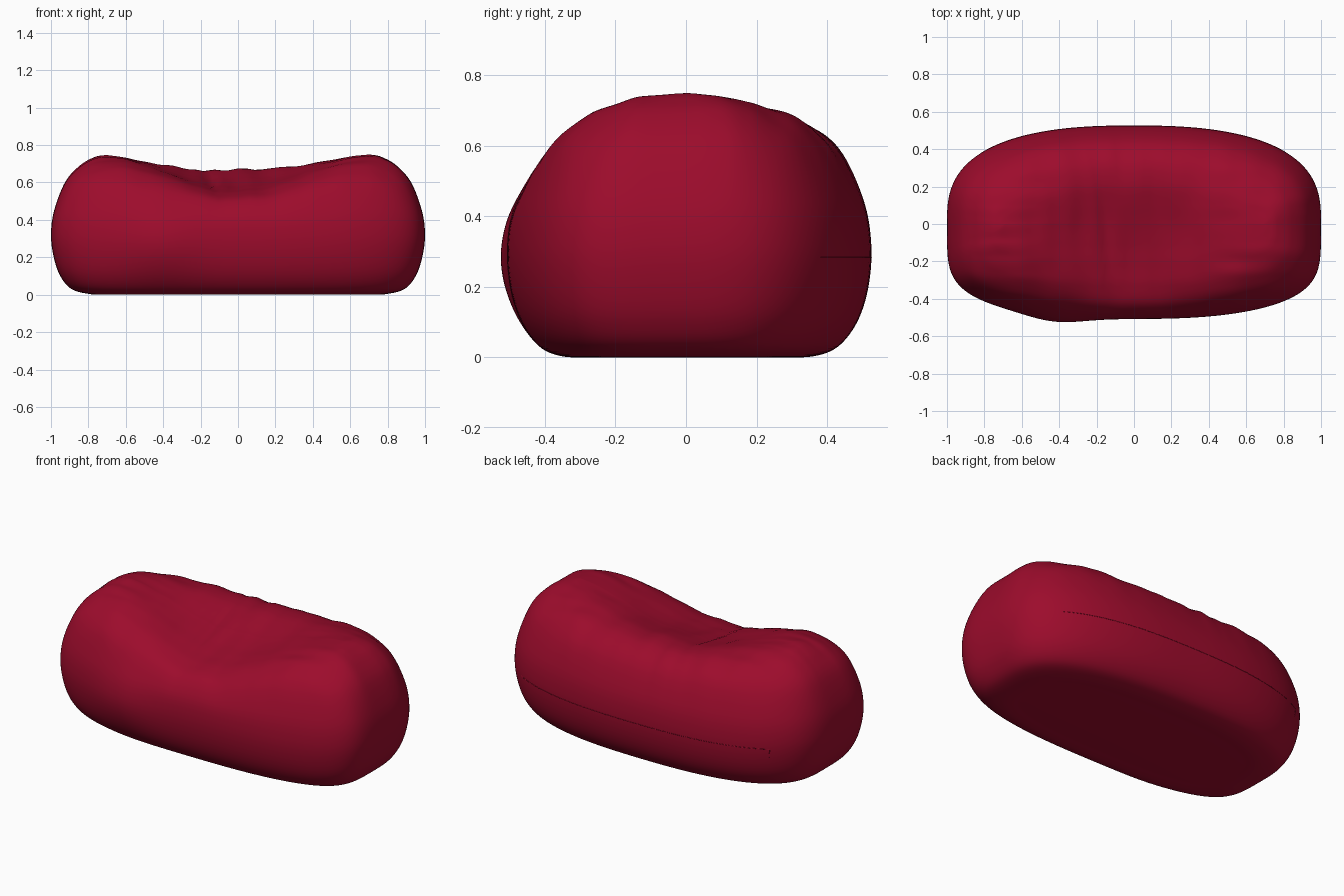
import bpy
import bmesh
import math
from mathutils import Vector, noise

cube = bpy.data.objects.get("Cube")
if cube:
    bpy.data.objects.remove(cube)

fabric = bpy.data.materials.new("crimson_fabric")
fabric.use_nodes = True
crimson = (0.335, 0.0035, 0.025, 1)
fabric.diffuse_color = crimson
shader = fabric.node_tree.nodes["Principled BSDF"]
shader.inputs["Base Color"].default_value = crimson
shader.inputs["Roughness"].default_value = 0.8

# Height, half length and half depth from the base up to the ridge
PROFILE = [Vector(p) for p in (
    (0, 0.70, 0.27), (0.003, 0.79, 0.36), (0.03, 0.89, 0.43), (0.1, 0.95, 0.485),
    (0.2, 0.985, 0.517), (0.32, 1, 0.525), (0.45, 0.983, 0.503), (0.6, 0.925, 0.437),
    (0.69, 0.845, 0.34), (0.735, 0.77, 0.22), (0.75, 0.72, 0.11), (0.754, 0.69, 0))]
SEGMENTS, STEPS = 192, 8


def smoothstep(low, high, value):
    t = min(max((value - low) / (high - low), 0), 1)
    return t * t * (3 - 2 * t)


def bell(offset, width):
    return math.exp(-(offset / width) ** 2)


def profile_at(t):
    """Catmull-Rom interpolation of the profile; t counts profile points."""
    last = len(PROFILE) - 1
    i = min(int(t), last - 1)
    f = t - i
    a, b, c, d = (PROFILE[min(max(k, 0), last)] for k in range(i - 1, i + 3))
    return 0.5 * (2 * b + (c - a) * f + (2 * a - 5 * b + 4 * c - d) * f ** 2
                  + (3 * b - a - 3 * c + d) * f ** 3)


def power(value, exponent):
    return math.copysign(abs(value) ** exponent, value)


def surface(t, angle):
    """Point on the cushion, with the sagging seat and soft wrinkles."""
    z, half_x, half_y = profile_at(t)
    x = half_x * power(math.cos(angle), 0.8)
    # The front has fuller corners and a flatter middle than the back
    y = half_y * power(math.sin(angle), 0.7 if math.sin(angle) > 0 else 0.48)
    front = smoothstep(0.2, 0.5, -y)
    y += front * (0.018 - 0.03 * bell(x + 0.42, 0.2) * bell(z - 0.27, 0.2))
    upper = smoothstep(0.3, 0.7, z)
    seat = math.exp(-(abs(x + 0.02) / 0.47) ** 2.8)
    sag = 0.15 * seat * bell(y + 0.12, 0.38)
    sag += 0.035 * bell(x - 0.02, 0.28) * bell(y + 0.33, 0.2)
    # Pleats run front to back over the seat and along the body at the ends
    pleats = noise.noise(Vector((x * 9, y * 2.5, 3))) * 0.012 * (0.3 + seat)
    folds = noise.noise(Vector((x * 3, y * 11, 8))) * 0.010 * smoothstep(0.3, 0.6, abs(x))
    crease = 0.012 * bell(x + 0.15 + 0.1 * y, 0.03)
    return Vector((x, y, z + upper * (pleats + folds - crease - sag)))


def finish(obj):
    obj.data.materials.append(fabric)
    bpy.ops.object.select_all(action='DESELECT')
    obj.select_set(True)
    bpy.context.view_layer.objects.active = obj


# Cushion body: rings lofted up the profile, closed along the top ridge
bm = bmesh.new()
rings = []
for j in range((len(PROFILE) - 1) * STEPS + 1):
    rings.append([bm.verts.new(surface(j / STEPS, math.tau * i / SEGMENTS))
                  for i in range(SEGMENTS)])
for low, high in zip(rings, rings[1:]):
    for i in range(SEGMENTS):
        k = (i + 1) % SEGMENTS
        bm.faces.new((low[i], low[k], high[k], high[i]))
bm.faces.new(rings[0][::-1])
bmesh.ops.remove_doubles(bm, verts=bm.verts, dist=0.0002)
bmesh.ops.recalc_face_normals(bm, faces=bm.faces)
mesh = bpy.data.meshes.new("cushion_body")
bm.to_mesh(mesh)
bm.free()
body = bpy.data.objects.new("cushion_body", mesh)
bpy.context.collection.objects.link(body)
finish(body)
bpy.ops.object.shade_smooth_by_angle(angle=math.radians(60))


def seam(name, points):
    curve = bpy.data.curves.new(name, 'CURVE')
    curve.dimensions = '3D'
    curve.bevel_depth = 0.0014
    curve.bevel_resolution = 1
    line = curve.splines.new('POLY')
    line.points.add(len(points) - 1)
    for target, point in zip(line.points, points):
        target.co = (*point, 1)
    obj = bpy.data.objects.new(name, curve)
    bpy.context.collection.objects.link(obj)
    finish(obj)


# Zip seam across the back, with a short stitched end
START, END, LEVEL = math.radians(39), math.radians(141), 4.7
seam("back_seam", [surface(LEVEL, START + (END - START) * i / 60) for i in range(61)])
seam("back_seam_end", [surface(LEVEL - 0.06 * i, END) for i in range(8)])
